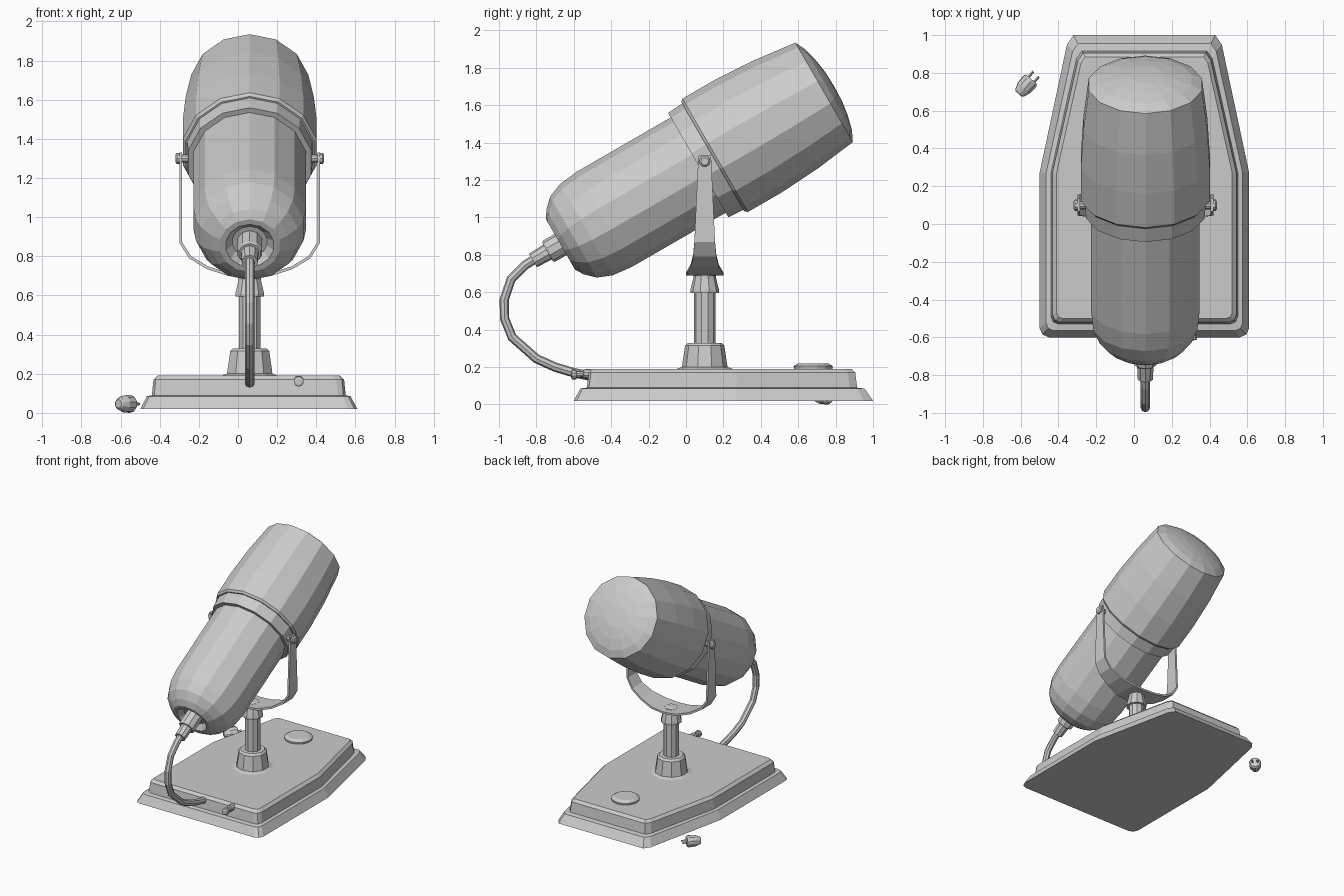
import bpy, bmesh, math
from mathutils import Matrix, Vector

if "Cube" in bpy.data.objects:
    bpy.data.objects.remove(bpy.data.objects["Cube"])

CX, PY = 0.06, 0.10          # centre line of the microphone, post position


def loft(name, rings, matrix=Matrix()):
    """Skin a list of equal closed rings and cap both ends."""
    bm = bmesh.new()
    loops = [[bm.verts.new(matrix @ Vector(p)) for p in r] for r in rings]
    n = len(loops[0])
    for a, b in zip(loops, loops[1:]):
        for i in range(n):
            bm.faces.new((a[i], a[(i + 1) % n], b[(i + 1) % n], b[i]))
    bm.faces.new(loops[0])
    bm.faces.new(loops[-1])
    bmesh.ops.remove_doubles(bm, verts=bm.verts, dist=1e-4)
    bmesh.ops.recalc_face_normals(bm, faces=bm.faces)
    mesh = bpy.data.meshes.new(name)
    bm.to_mesh(mesh)
    bm.free()
    ob = bpy.data.objects.new(name, mesh)
    bpy.context.collection.objects.link(ob)
    return ob


def lathe(name, profile, n, matrix):
    """Turn (height, radius) points around local z."""
    ang = [2 * math.pi * (i + 0.5) / n for i in range(n)]
    return loft(name, [[(r * math.cos(a), r * math.sin(a), t) for a in ang]
                       for t, r in profile], matrix)


def frame(loc, axis):
    return Matrix.Translation(loc) @ Vector((0, 0, 1)).rotation_difference(Vector(axis)).to_matrix().to_4x4()


# stepped base plate, wide at the front and tapered to the back
def outline(w, wb, yf, yb, z, c):
    half = [(w - c, yf), (w - c * 0.3, yf + c * 0.3), (w, yf + c), (w, 0.27), (wb, yb - c), (wb - c * 0.7, yb)]
    return [(CX - 0.005 + x, y, z) for x, y in half] + \
           [(CX - 0.005 - x, y, z) for x, y in reversed(half)]


loft("base_plate", [
    outline(0.555, 0.41, -0.60, 1.00, 0.02, 0.05),
    outline(0.52, 0.38, -0.565, 0.955, 0.085, 0.04),
    outline(0.495, 0.36, -0.53, 0.915, 0.09, 0.04),
    outline(0.487, 0.352, -0.52, 0.905, 0.17, 0.04),
    outline(0.465, 0.335, -0.50, 0.885, 0.19, 0.03)])

# round button on the back of the base
lathe("base_button", [(0.18, 0.10), (0.205, 0.105), (0.22, 0.08)], 14,
      Matrix.Translation((CX, 0.68, 0)))

# stand post with foot and top collar
post = Matrix.Translation((CX, PY, 0))
lathe("post_foot", [(0.185, 0.165), (0.20, 0.122), (0.315, 0.105), (0.33, 0.09)], 10, post)
lathe("post", [(0.30, 0.058), (0.62, 0.058)], 10, post)
lathe("post_collar", [(0.595, 0.077), (0.61, 0.077), (0.68, 0.06), (0.69, 0.06)], 10, post)
lathe("yoke_bolt", [(0.68, 0.05), (0.71, 0.05), (0.718, 0.035)], 10, post)

# U-shaped yoke: strap swept along a mirrored path, (x, z, half depth)
half = [(0.36, 1.33, 0.034), (0.36, 0.87, 0.055), (0.31, 0.79, 0.062),
        (0.22, 0.735, 0.075), (0.11, 0.70, 0.095)]
path = half + [(0, 0.69, 0.10)] + [(-x, z, h) for x, z, h in reversed(half)]
rings = []
for i, (x, z, h) in enumerate(path):
    a, b = path[max(i - 1, 0)], path[min(i + 1, len(path) - 1)]
    t = Vector((b[0] - a[0], b[1] - a[1])).normalized()
    ix, iz = x + t.y * 0.015, z - t.x * 0.015
    rings.append([(CX + x, PY - h, z), (CX + x, PY + h, z),
                  (CX + ix, PY + h, iz), (CX + ix, PY - h, iz)])
loft("yoke", rings)

# pivot screws on both sides
for side, s in (("left", -1), ("right", 1)):
    lathe("pivot_screw_" + side,
          [(0.29, 0.022), (0.355, 0.022), (0.356, 0.03), (0.372, 0.03), (0.38, 0.02)], 10,
          frame((CX, PY, 1.30), (s, 0, 0)))

# microphone, all parts turned about one axis tilted 30 degrees
mic = Matrix.Translation((CX, PY, 1.30)) @ Matrix.Rotation(math.radians(-60), 4, 'X')
lathe("mic_body", [(-0.85, 0), (-0.85, 0.09), (-0.89, 0.125), (-0.89, 0.155), (-0.862, 0.20),
                   (-0.81, 0.25), (-0.73, 0.282), (-0.62, 0.294), (0.0, 0.294)], 14, mic)
lathe("mic_collar", [(-0.04, 0.285), (-0.04, 0.322), (0.08, 0.33)], 14, mic)
lathe("mic_head", [(0.05, 0.30), (0.05, 0.337), (0.065, 0.35), (0.27, 0.35), (0.50, 0.336),
                   (0.737, 0.307), (0.765, 0.25), (0.785, 0.17), (0.797, 0.09), (0.80, 0)], 14, mic)
lathe("cable_connector", [(-0.84, 0.065), (-0.96, 0.065), (-0.97, 0.058), (-0.97, 0.046),
                          (-1.06, 0.042), (-1.06, 0.02)], 10, mic)

# cable drooping from the microphone to the base
curve = bpy.data.curves.new("cable", 'CURVE')
curve.dimensions = '3D'
curve.bevel_depth, curve.bevel_resolution, curve.use_fill_caps = 0.025, 2, True
pts = [(-0.79, 0.79), (-0.86, 0.745), (-0.935, 0.67), (-0.972, 0.56), (-0.97, 0.46),
       (-0.93, 0.36), (-0.80, 0.245), (-0.70, 0.20), (-0.60, 0.17), (-0.51, 0.152)]
sp = curve.splines.new('POLY')
sp.points.add(len(pts) - 1)
for p, (y, z) in zip(sp.points, pts):
    p.co = (CX, y, z, 1)
cable = bpy.data.objects.new("cable", curve)
bpy.context.collection.objects.link(cable)
bpy.context.view_layer.objects.active = cable
cable.select_set(True)
bpy.ops.object.convert(target='MESH')
for poly in cable.data.polygons:
    poly.use_smooth = False

# small power lead stub on the front of the base
lathe("lead_stub", [(0.0, 0.025), (0.04, 0.025), (0.045, 0.017), (0.08, 0.017),
                    (0.082, 0.026), (0.105, 0.026), (0.11, 0.016)], 10,
      frame((0.31, -0.505, 0.165), (0, -1, -0.05)))

# loose two-pin plug lying beside the base
plug = frame((-0.57, 0.735, 0.046), (0.66, 0.75, 0))
lathe("plug_body", [(-0.062, 0.022), (-0.055, 0.03), (-0.02, 0.044), (0.03, 0.046), (0.042, 0.038)], 10, plug)
d = Vector((0.66, 0.75, 0)).normalized()
for name, s in (("plug_pin_left", -1), ("plug_pin_right", 1)):
    off = Vector((-d.y, d.x, 0)) * 0.02 * s
    lathe(name, [(0.035, 0.007), (0.078, 0.007)], 4, Matrix.Translation(off) @ plug)
